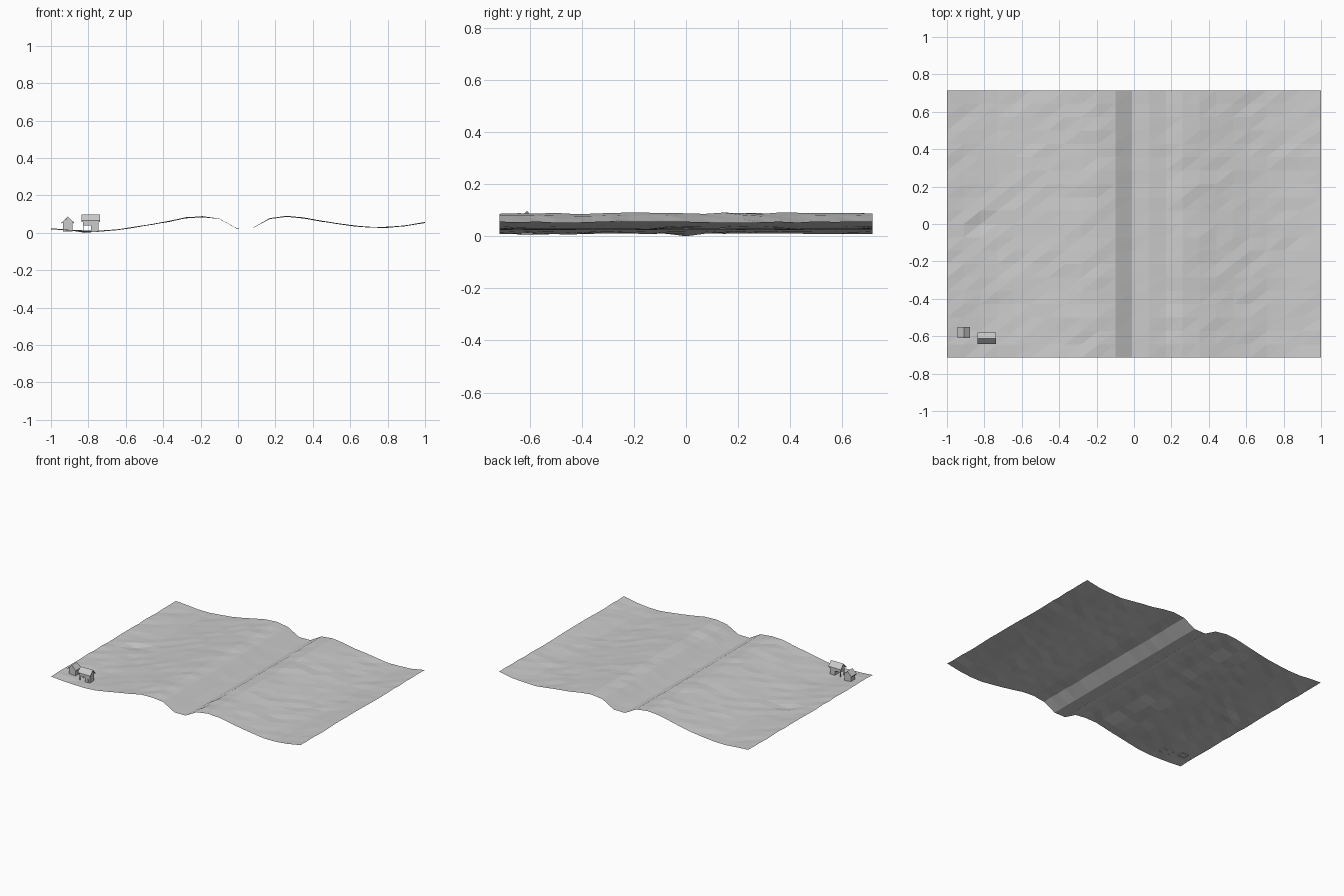
import bpy, bmesh, random
from mathutils import Vector

if "Cube" in bpy.data.objects:
    bpy.data.objects.remove(bpy.data.objects["Cube"])

random.seed(4)
grey = bpy.data.materials.new("stone grey")
grey.diffuse_color = (0.6, 0.6, 0.6, 1)
grey.use_nodes = True
grey.node_tree.nodes["Principled BSDF"].inputs["Base Color"].default_value = grey.diffuse_color


def finish(bm, name):
    bmesh.ops.recalc_face_normals(bm, faces=bm.faces)
    me = bpy.data.meshes.new(name)
    bm.to_mesh(me)
    bm.free()
    me.materials.append(grey)
    ob = bpy.data.objects.new(name, me)
    bpy.context.collection.objects.link(ob)
    return ob


# cross-section of the valley between two banks (x, z)
PROFILE = [(-1, .021), (-.9, .014), (-.8, .009), (-.74, .009), (-.64, .017), (-.5, .038),
           (-.4, .054), (-.28, .08), (-.2, .087), (-.1, .075), (-.01, .025), (.08, .026),
           (.17, .076), (.26, .088), (.35, .079), (.5, .053), (.65, .033),
           (.75, .027), (.87, .033), (1, .055)]


def height(x):
    for (x0, z0), (x1, z1) in zip(PROFILE, PROFILE[1:]):
        if x <= x1 + 1e-6:
            return z0 + (z1 - z0) * (x - x0) / (x1 - x0)
    return PROFILE[-1][1]


# terrain sheet with gentle bumps
bm = bmesh.new()
xs = [-1 + .09 * i for i in range(22)] + [1.0]
rows = 20
grid = []
for j in range(rows + 1):
    y = -.715 + 1.43 * j / rows
    line = []
    for x in xs:
        amp = .001 if -.15 < x < .1 else .003
        line.append(bm.verts.new((x, y, max(0, height(x) + random.uniform(-amp, amp)))))
    grid.append(line)
grid[10][2].co.z = 0
for j in range(rows):
    for i in range(len(xs) - 1):
        a, b, c, d = grid[j][i], grid[j][i + 1], grid[j + 1][i + 1], grid[j + 1][i]
        bm.faces.new((a, b, c))
        bm.faces.new((a, c, d))
ob = finish(bm, "terrain")
if ob.data.polygons[0].normal.z < 0:
    ob.data.flip_normals()


def box(name, x0, x1, y0, y1, z0, z1):
    bm = bmesh.new()
    bmesh.ops.create_cube(bm, size=1)
    for v in bm.verts:
        v.co = Vector((x0 if v.co.x < 0 else x1, y0 if v.co.y < 0 else y1,
                       z0 if v.co.z < 0 else z1))
    return finish(bm, name)


def prism(name, section, axis, lo, hi):
    """Extrude a (side, z) outline along the x or y axis."""
    bm = bmesh.new()
    def ring(t):
        return [bm.verts.new((t, s, z) if axis == "x" else (s, t, z)) for s, z in section]
    a, b = ring(lo), ring(hi)
    bm.faces.new(a)
    bm.faces.new(b[::-1])
    for i in range(len(a)):
        k = (i + 1) % len(a)
        bm.faces.new((a[i], b[i], b[k], a[k]))
    return finish(bm, name)


def roof(name, axis, mid, half, eave, ridge, lo, hi, t=.006):
    prism(name, [(mid - half, eave), (mid, ridge), (mid + half, eave),
                 (mid + half, eave - t), (mid, ridge - t), (mid - half, eave - t)],
          axis, lo, hi)


# small cottage, ridge along y
prism("cottage_walls", [(-.936, .008), (-.884, .008), (-.884, .056), (-.91, .08), (-.936, .056)],
      "y", -.603, -.557)
roof("cottage_roof", "y", -.91, .034, .055, .086, -.61, -.55)

# larger house, ridge along x, upper floor over an open porch
prism("house_upper_floor", [(-.635, .04), (-.587, .04), (-.587, .068), (-.611, .093), (-.635, .068)],
      "x", -.83, -.745)
roof("house_roof", "x", -.611, .031, .065, .098, -.838, -.737)
box("house_base", -.785, -.745, -.635, -.587, .004, .04)
for i, y in enumerate((-.633, -.593)):
    box(f"porch_post_{i}", -.83, -.825, y, y + .005, .005, .04)
# window plates on the front wall
for i, x in enumerate((-.815, -.77)):
    box(f"window_{i}", x - .006, x + .006, -.637, -.634, .047, .06)
box("door", -.772, -.758, -.637, -.634, .01, .034)
